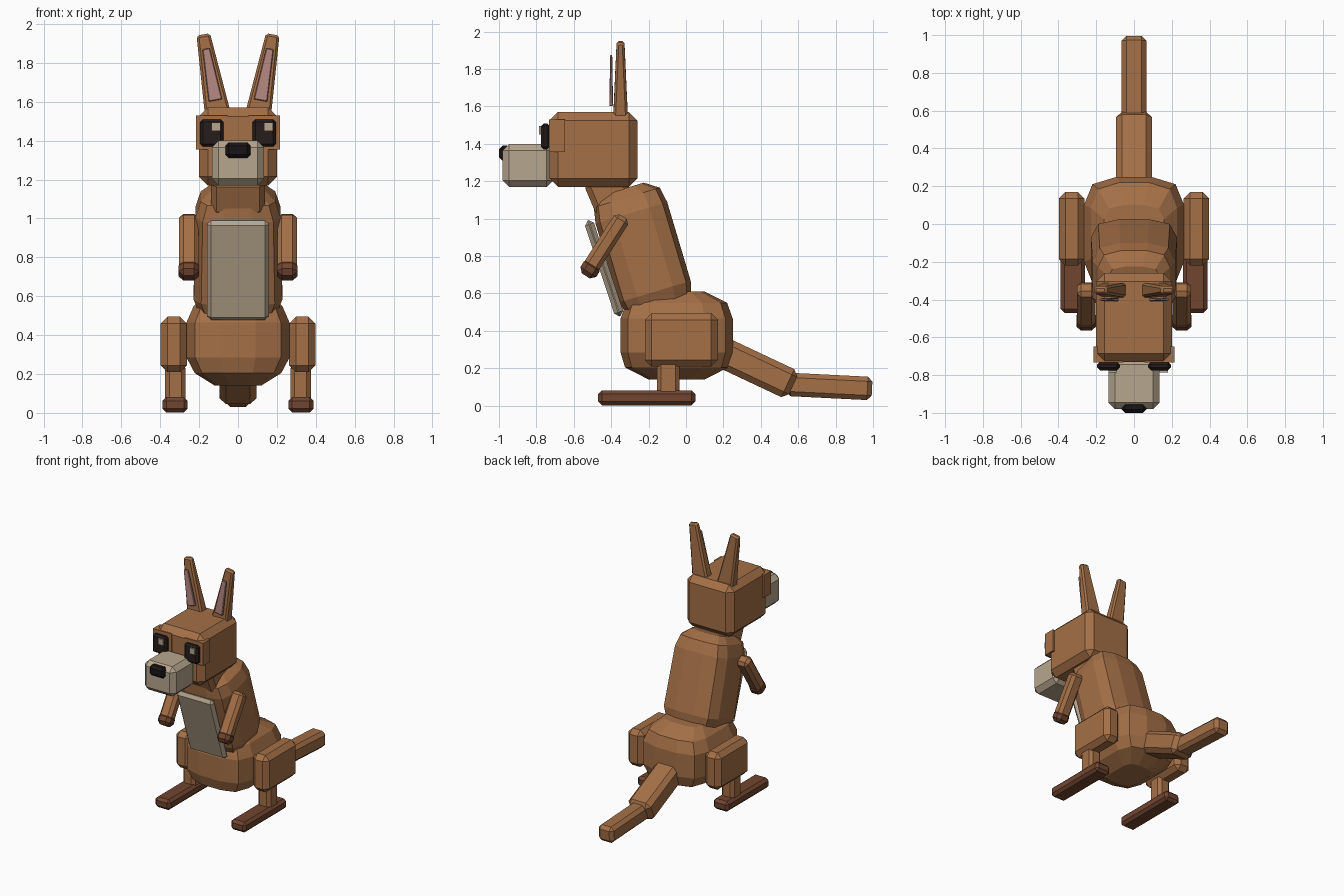
import bpy, bmesh
from mathutils import Matrix, Vector, Euler

cube = bpy.data.objects.get("Cube")
if cube:
    bpy.data.objects.remove(cube, do_unlink=True)


def material(name, rgb):
    m = bpy.data.materials.new(name)
    m.use_nodes = True
    m.diffuse_color = (*rgb, 1)
    m.node_tree.nodes["Principled BSDF"].inputs["Base Color"].default_value = (*rgb, 1)
    return m


FUR = material("fur_brown", (0.37, 0.16, 0.062))
DARK = material("paw_brown", (0.165, 0.06, 0.03))
CREAM = material("cream", (0.47, 0.38, 0.27))
PINK = material("ear_pink", (0.47, 0.25, 0.22))
EYE = material("eye_dark", (0.02, 0.012, 0.012))
NOSE = material("nose_black", (0.01, 0.007, 0.008))


def finish(name, bm, mat, loc, rot):
    bmesh.ops.recalc_face_normals(bm, faces=bm.faces)
    bm.transform(Matrix.Translation(loc) @ Euler(rot).to_matrix().to_4x4())
    mesh = bpy.data.meshes.new(name)
    bm.to_mesh(mesh)
    bm.free()
    mesh.materials.append(mat)
    obj = bpy.data.objects.new(name, mesh)
    bpy.context.collection.objects.link(obj)
    return obj


def block(name, loc, size, mat, rot=(0, 0, 0), bevel=0.02, taper=1):
    """Chamfered box; taper narrows its top."""
    bm = bmesh.new()
    bmesh.ops.create_cube(bm, size=1)
    for v in bm.verts:
        k = taper if v.co.z > 0 else 1
        v.co = Vector((v.co.x * size[0] * k, v.co.y * size[1] * k, v.co.z * size[2]))
    if bevel:
        bmesh.ops.bevel(bm, geom=bm.edges[:], offset=bevel, segments=1, affect='EDGES')
    return finish(name, bm, mat, loc, rot)


def pair(name, loc, size, mat, rot=(0, 0, 0), **kw):
    for side, s in (("left", 1), ("right", -1)):
        block(f"{side}_{name}", (s * loc[0], loc[1], loc[2]), size, mat,
              (rot[0], s * rot[1], s * rot[2]), **kw)


# Twelve-sided rounded cross-section shared by hips and torso
QUARTER = [(0.34, 1), (0.83, 0.87), (1, 0.5)]
HALF = QUARTER + [(x, -y) for x, y in reversed(QUARTER)]
RING = HALF + [(-x, -y) for x, y in HALF]


def barrel(name, loc, rx, ry, levels, mat, rot=(0, 0, 0)):
    """Stack of rings, each level is (height, x scale, y scale)."""
    bm = bmesh.new()
    rings = [[bm.verts.new((x * rx * sx, y * ry * sy, z)) for x, y in RING]
             for z, sx, sy in levels]
    n = len(RING)
    for a, b in zip(rings, rings[1:]):
        for i in range(n):
            j = (i + 1) % n
            bm.faces.new((a[i], a[j], b[j], b[i]))
    bm.faces.new(rings[0])
    bm.faces.new(rings[-1])
    return finish(name, bm, mat, loc, rot)


# Body
barrel("hips", (0, -0.05, 0.375), 0.265, 0.3,
       [(-0.235, 0.45, 0.5), (-0.17, 0.84, 0.92), (-0.09, 1, 1),
        (0.09, 1, 1), (0.175, 0.86, 0.9), (0.235, 0.6, 0.5)], FUR)
barrel("torso", (0, -0.235, 0.84), 0.228, 0.2,
       [(-0.33, 0.85, 0.88), (-0.24, 1, 1), (0.2, 0.96, 1),
        (0.285, 0.84, 0.92), (0.335, 0.6, 0.55)], FUR, (0.29, 0, 0))
block("belly_patch", (0, -0.438, 0.735), (0.32, 0.05, 0.54), CREAM, (0.32, 0, 0), bevel=0.022)
block("neck", (0, -0.41, 1.14), (0.28, 0.22, 0.2), FUR, (0.4, 0, 0), bevel=0.03)

# Tail
block("tail_base", (0, 0.365, 0.205), (0.19, 0.46, 0.165), FUR, (-0.44, 0, 0), bevel=0.032)
block("tail_tip", (0, 0.765, 0.103), (0.13, 0.46, 0.125), FUR, (-0.05, 0, 0), bevel=0.025)

# Legs
pair("thigh", (0.33, -0.025, 0.352), (0.135, 0.39, 0.285), FUR, bevel=0.035)
pair("shin", (0.322, -0.095, 0.15), (0.105, 0.12, 0.2), FUR, bevel=0.022)
pair("foot", (0.324, -0.21, 0.042), (0.13, 0.52, 0.08), DARK, bevel=0.02)

# Arms
pair("arm", (0.253, -0.425, 0.872), (0.1, 0.09, 0.33), FUR, (-0.57, 0, 0), bevel=0.022)
pair("paw", (0.253, -0.513, 0.73), (0.105, 0.1, 0.085), DARK, (-0.57, 0, 0), bevel=0.025)

# Head
block("head", (0, -0.495, 1.37), (0.4, 0.47, 0.4), FUR, bevel=0.045)
block("muzzle", (0, -0.845, 1.285), (0.27, 0.27, 0.23), CREAM, bevel=0.035)
block("nose", (0, -0.97, 1.35), (0.13, 0.06, 0.08), NOSE, bevel=0.018)
pair("eye_socket", (0.135, -0.69, 1.443), (0.16, 0.085, 0.175), FUR, bevel=0)
pair("eye", (0.135, -0.752, 1.44), (0.12, 0.045, 0.14), EYE, bevel=0.014)
for side, s in (("left", 1), ("right", -1)):
    block(f"{side}_eye_glint", (s * 0.135 + 0.022, -0.778, 1.472),
          (0.045, 0.014, 0.045), CREAM, bevel=0)

# Ears
pair("ear", (0.14, -0.35, 1.735), (0.135, 0.08, 0.43), FUR, (0, 0.18, 0), bevel=0.012, taper=0.52)
pair("inner_ear", (0.14, -0.4, 1.74), (0.07, 0.02, 0.27), PINK, (0, 0.18, 0), bevel=0.004, taper=0.55)
